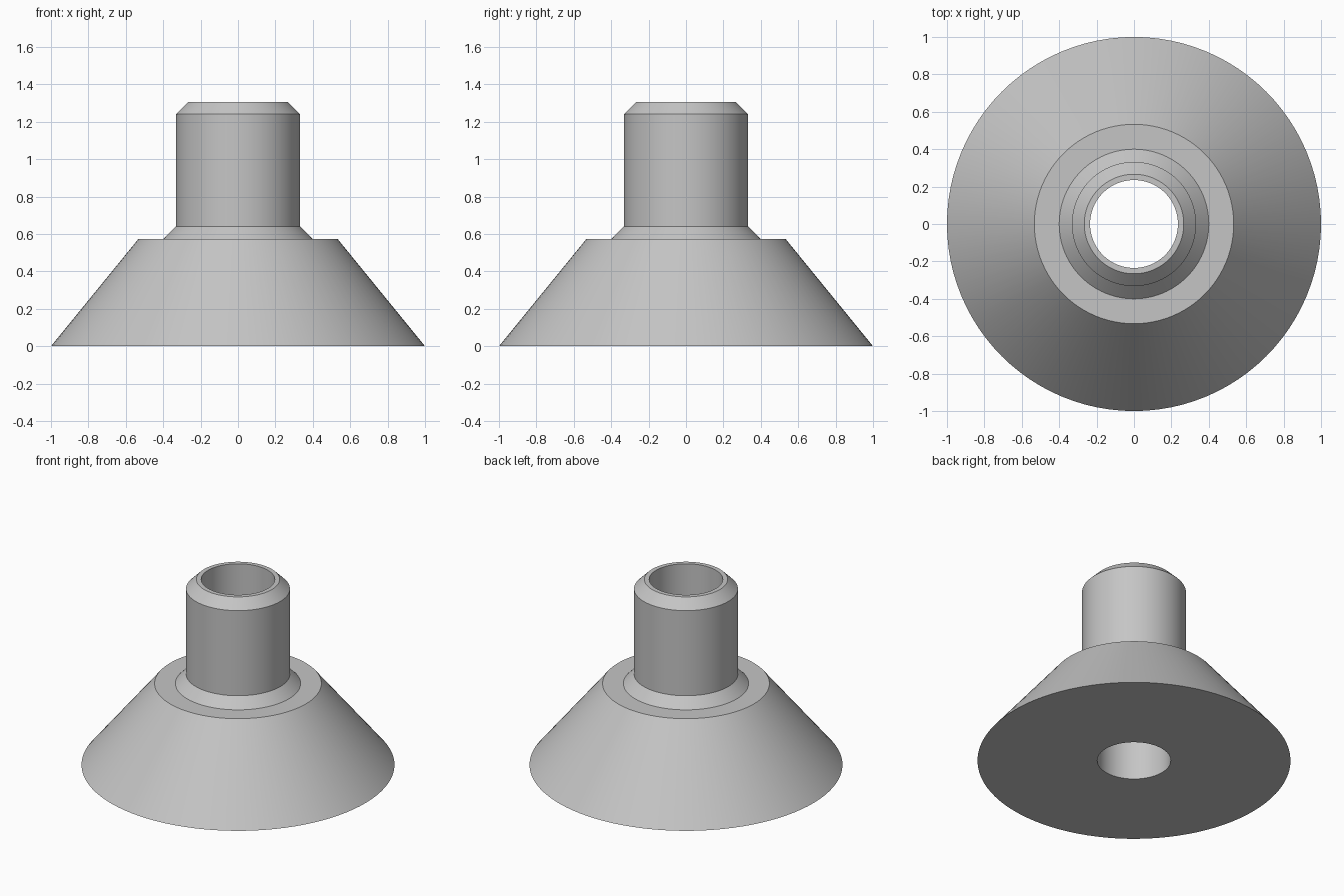
import bpy
import bmesh
from math import cos, sin, radians, tau

cube = bpy.data.objects.get("Cube")
if cube:
    bpy.data.objects.remove(cube, do_unlink=True)

SEGMENTS = 96
BORE = 0.235


def flat_material(name, colour):
    mat = bpy.data.materials.new(name)
    mat.use_nodes = True
    mat.diffuse_color = colour
    mat.node_tree.nodes["Principled BSDF"].inputs["Base Color"].default_value = colour
    return mat


def lathe(name, profile, mat):
    """Revolve a closed (radius, height) profile around z."""
    bm = bmesh.new()
    rings = []
    for i in range(SEGMENTS):
        a = tau * i / SEGMENTS
        rings.append([bm.verts.new((r * cos(a), r * sin(a), z)) for r, z in profile])
    count = len(profile)
    for i, ring in enumerate(rings):
        following = rings[(i + 1) % SEGMENTS]
        for j in range(count):
            k = (j + 1) % count
            bm.faces.new((ring[j], following[j], following[k], ring[k]))
    bmesh.ops.recalc_face_normals(bm, faces=bm.faces)
    mesh = bpy.data.meshes.new(name)
    bm.to_mesh(mesh)
    bm.free()
    mesh.materials.append(mat)
    obj = bpy.data.objects.new(name, mesh)
    bpy.context.collection.objects.link(obj)
    bpy.ops.object.select_all(action="DESELECT")
    obj.select_set(True)
    bpy.context.view_layer.objects.active = obj
    bpy.ops.object.shade_smooth_by_angle(angle=radians(30))
    return obj


grey = flat_material("light_grey", (0.56, 0.56, 0.56, 1))

# Conical base, flared collar and chamfered tube around one through bore
lathe("flanged_cone_adapter", [
    (BORE, 0),
    (1, 0),            # base rim
    (0.533, 0.573),    # cone shoulder
    (0.4, 0.573),      # collar foot
    (0.332, 0.641),    # tube foot
    (0.332, 1.241),    # chamfer start
    (0.266, 1.307),    # tube lip
    (BORE, 1.307),
], grey)
